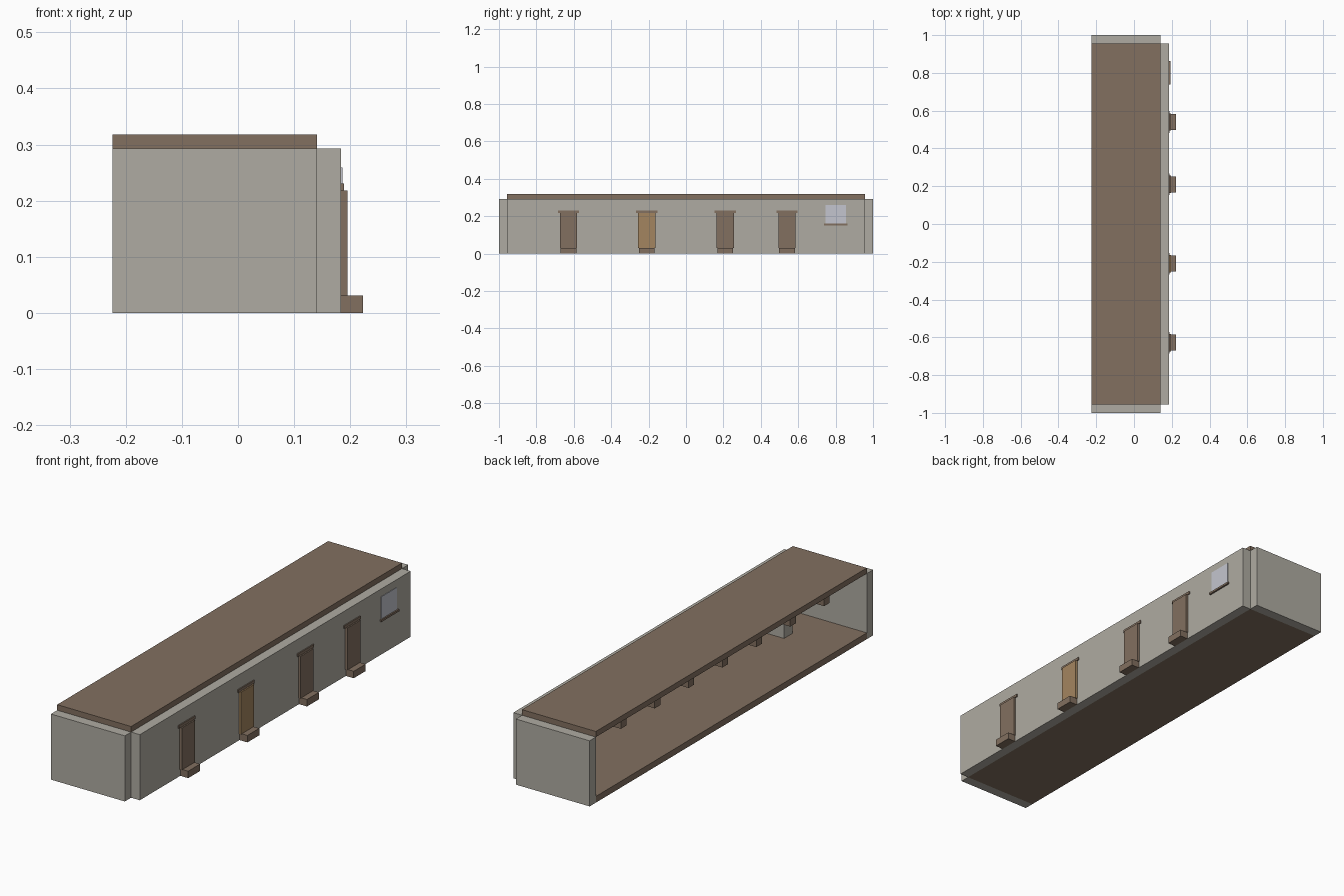
import bpy

if "Cube" in bpy.data.objects:
    bpy.data.objects.remove(bpy.data.objects["Cube"])


def material(name, rgb):
    m = bpy.data.materials.new(name)
    m.diffuse_color = (*rgb, 1)
    m.use_nodes = True
    m.node_tree.nodes["Principled BSDF"].inputs["Base Color"].default_value = m.diffuse_color
    return m


PLASTER = material("grey plaster", (0.43, 0.41, 0.36))
WOOD = material("brown wood", (0.225, 0.162, 0.117))
TAN = material("tan wood", (0.37, 0.235, 0.115))
GLASS = material("pale glass", (0.55, 0.56, 0.62))


def box(name, x, y, z, mat):
    """Box from (min, max) ranges on each axis."""
    bpy.ops.mesh.primitive_cube_add(
        size=1, location=[(r[0] + r[1]) / 2 for r in (x, y, z)])
    ob = bpy.context.object
    ob.name = name
    ob.scale = [r[1] - r[0] for r in (x, y, z)]
    bpy.ops.object.transform_apply(location=False, rotation=False, scale=True)
    ob.data.materials.append(mat)
    return ob


BACK, INNER, FACE = -0.224, 0.141, 0.184   # depth lines
END, TOP = 0.956, 0.293                    # inner end line, wall height

# Shell: the rear long side is open
box("front_wall", (INNER, FACE), (-END, END), (0, TOP), PLASTER)
box("end_wall_left", (BACK, INNER), (-1, -END), (0, TOP), PLASTER)
box("end_wall_right", (BACK, INNER), (END, 1), (0, TOP), PLASTER)
box("floor", (BACK, INNER), (-END, END), (0, 0.028), WOOD)
box("roof", (BACK, INNER), (-END, END), (TOP, 0.318), WOOD)

# Ceiling joists, set back from the open side
for i in range(1, 8):
    y = -END + i * 2 * END / 8
    box("joist", (BACK + 0.03, INNER), (y - 0.02, y + 0.02), (TOP - 0.055, TOP), WOOD)

# Interior block by the front wall
box("interior_block", (0.02, INNER), (-0.78, -0.72), (0.028, 0.13), PLASTER)

# Doors, each with lintel and step
for y, mat in ((-0.628, WOOD), (-0.21, TAN), (0.21, WOOD), (0.54, WOOD)):
    box("door", (FACE, 0.195), (y - 0.046, y + 0.046), (0.03, 0.218), mat)
    box("door_lintel", (FACE, 0.189), (y - 0.057, y + 0.057), (0.218, 0.231), WOOD)
    box("door_step", (FACE, 0.223), (y - 0.042, y + 0.042), (0, 0.031), WOOD)

# Window with sill
box("window_pane", (FACE, 0.186), (0.747, 0.855), (0.16, 0.259), GLASS)
box("window_sill", (FACE, 0.192), (0.738, 0.864), (0.151, 0.16), WOOD)
